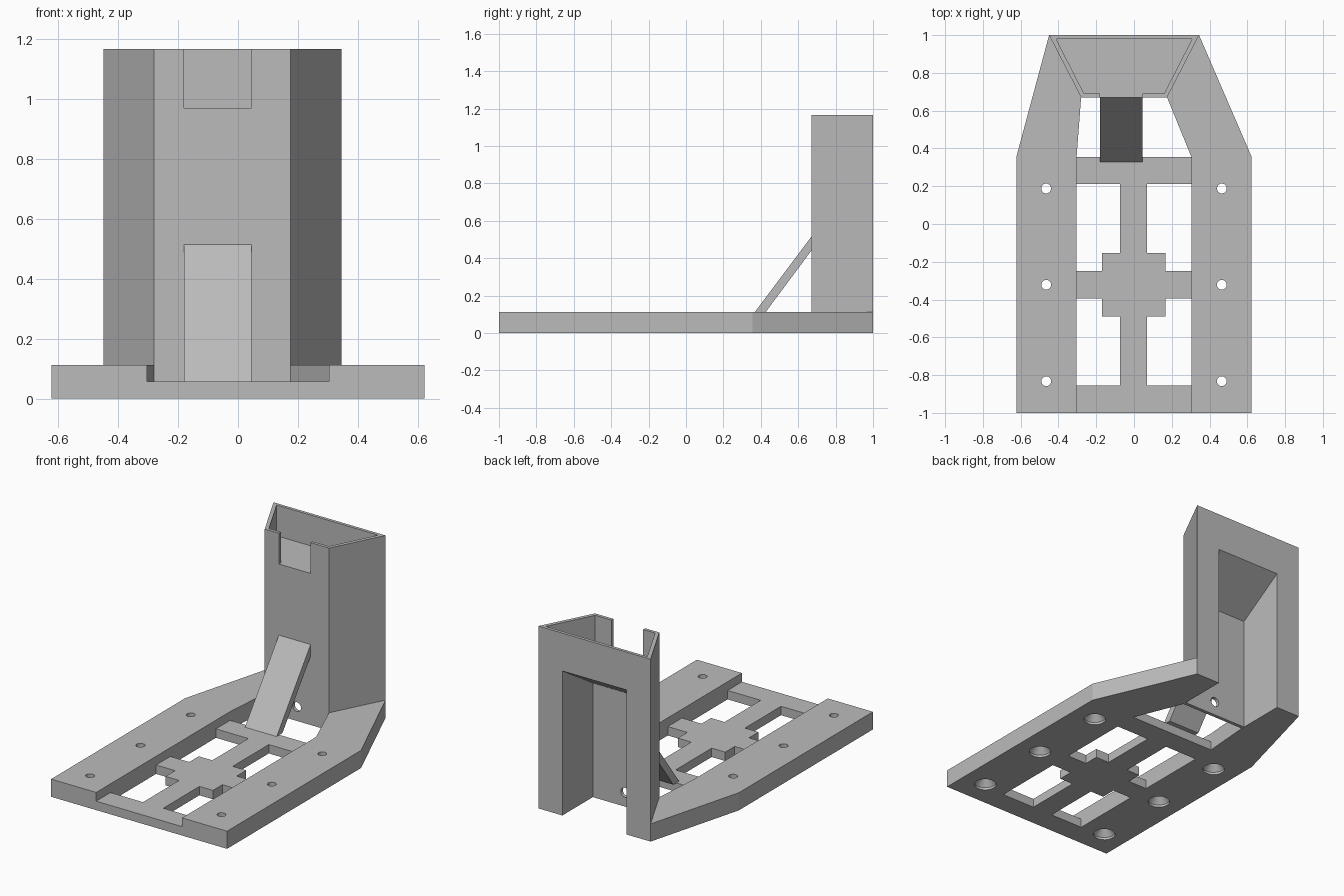
import bpy, bmesh
from mathutils import Vector

cube = bpy.data.objects.get("Cube")
if cube:
    bpy.data.objects.remove(cube, do_unlink=True)

grey = bpy.data.materials.new("plain grey")
grey.use_nodes = True
colour = (0.5, 0.5, 0.5, 1)
grey.diffuse_color = colour
grey.node_tree.nodes["Principled BSDF"].inputs["Base Color"].default_value = colour


def loft(name, rings):
    """Skin a stack of matching rings and cap both ends."""
    bm = bmesh.new()
    loops = [[bm.verts.new(p) for p in ring] for ring in rings]
    n = len(loops[0])
    bm.faces.new(loops[0])
    bm.faces.new(loops[-1])
    for a, b in zip(loops, loops[1:]):
        for i in range(n):
            j = (i + 1) % n
            bm.faces.new((a[i], a[j], b[j], b[i]))
    bmesh.ops.recalc_face_normals(bm, faces=bm.faces)
    mesh = bpy.data.meshes.new(name)
    bm.to_mesh(mesh)
    bm.free()
    mesh.materials.append(grey)
    ob = bpy.data.objects.new(name, mesh)
    bpy.context.collection.objects.link(ob)
    return ob


def plan(name, pts, z0, z1):
    return loft(name, [[(x, y, z) for x, y in pts] for z in (z0, z1)])


def side(name, pts, x0, x1):
    return loft(name, [[(x, y, z) for y, z in pts] for x in (x0, x1)])


def lathe(name, centre, axis, profile, sides=24):
    """Round cutter: profile is (distance along axis, radius)."""
    axis = Vector(axis)
    u = axis.orthogonal().normalized()
    v = axis.cross(u)
    from_angle = 6.283185 / sides
    from math import cos, sin
    return loft(name, [[Vector(centre) + axis * d
                        + r * (u * cos(i * from_angle) + v * sin(i * from_angle))
                        for i in range(sides)] for d, r in profile])


def cut(target, cutters):
    for c in cutters:
        c.hide_render = True
        mod = target.modifiers.new("cut", "BOOLEAN")
        mod.operation = "DIFFERENCE"
        mod.solver = "EXACT"
        mod.object = c
    bpy.context.view_layer.update()
    deps = bpy.context.evaluated_depsgraph_get()
    mesh = bpy.data.meshes.new_from_object(target.evaluated_get(deps))
    target.modifiers.clear()
    target.data = mesh
    for c in cutters:
        bpy.data.objects.remove(c, do_unlink=True)


BASE_H, BAR_H, TOP = 0.113, 0.057, 1.167
TC = -0.0525                       # tower centre line
BACK, FRONT = 0.397, 0.2275        # tower half widths


# Side rails, tapering inward to the tower, with countersunk screw holes
for name, s in (("left_rail", 1), ("right_rail", -1)):
    rail = plan(name, [(s * 0.623, -1), (s * 0.623, 0.355), (TC + s * BACK, 1),
                       (TC + s * FRONT, 0.67), (s * 0.304, 0.355), (s * 0.304, -1)],
                0, BASE_H)
    cut(rail, [lathe("screw_hole", (s * 0.465, y, 0), (0, 0, 1),
                     [(-0.01, 0.065), (0.015, 0.065), (0.06, 0.026), (0.2, 0.026)])
               for y in (0.188, -0.322, -0.832)])

# Thin lattice between the rails: four L-shaped windows leave a cross
lattice = plan("lattice", [(-0.304, -1), (0.304, -1), (0.304, 0.355), (-0.304, 0.355)],
               0, BAR_H)
window = [(0.072, 0.533), (0.34, 0.533), (0.34, 0.072),
          (0.168, 0.072), (0.168, 0.168), (0.072, 0.168)]
cut(lattice, [plan("window", [(sx * x - 0.002, sy * y - 0.322) for x, y in window], -0.1, 0.2)
              for sx in (1, -1) for sy in (1, -1)])

# Tower with an open top tray, front notch, rear recess and a cable hole
tower = plan("tower", [(TC - BACK, 1), (TC + BACK, 1), (TC + FRONT, 0.67), (TC - FRONT, 0.67)],
             0, TOP)
tray = plan("tray", [(TC - 0.36, 0.98), (TC + 0.36, 0.98), (TC + 0.212, 0.69), (TC - 0.212, 0.69)],
            0.97, 1.3)
notch = side("notch", [(0.6, 0.97), (0.75, 0.97), (0.75, 1.3), (0.6, 1.3)], -0.18, 0.045)
recess = side("recess", [(0.692, -0.1), (1.1, -0.1), (1.1, 0.988), (0.692, 0.73)],
              TC - FRONT, TC + FRONT)
cable_hole = lathe("cable_hole", (TC, 0.6, 0.09), (0, 1, 0), [(0, 0.03), (0.2, 0.03)])
cut(tower, [tray, notch, recess, cable_hole])

# Diagonal brace from the lattice up to the tower
side("brace", [(0.327, BAR_H), (0.67, 0.515), (0.67, 0.44), (0.385, BAR_H)], -0.18, 0.045)
